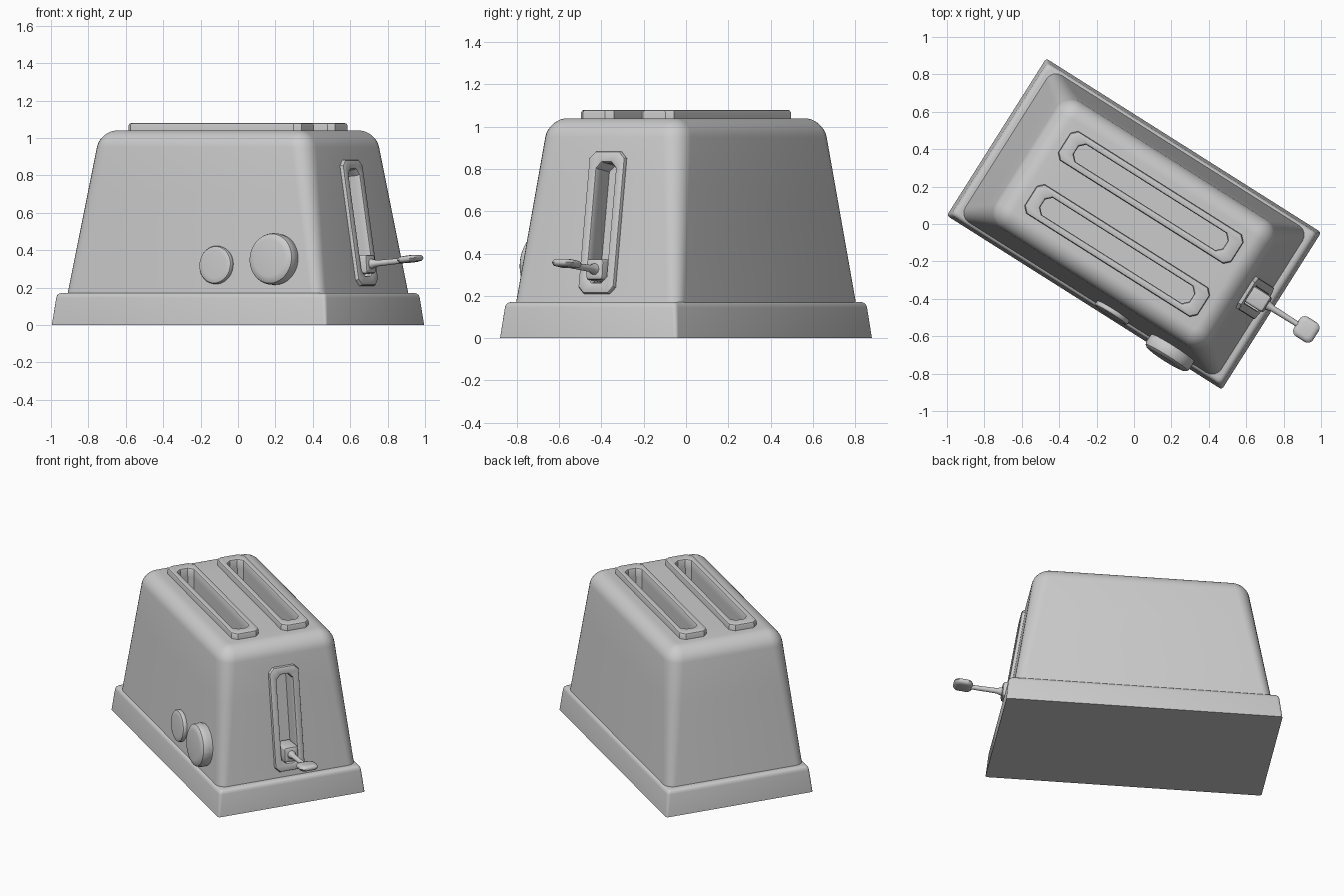
import bpy, bmesh
from math import radians, sin, cos, pi, atan2
from mathutils import Matrix, Vector

if "Cube" in bpy.data.objects:
    bpy.data.objects.remove(bpy.data.objects["Cube"])

TURN = Matrix.Rotation(radians(-32.3), 4, 'Z')
END_TILT = atan2(0.14, 0.87)
FRONT_TILT = atan2(0.075, 0.87)


def rounded_rect(hx, hy, r, z, n):
    pts = []
    for k, (sx, sy) in enumerate(((1, 1), (-1, 1), (-1, -1), (1, -1))):
        for i in range(n + 1):
            a = (k + i / n) * pi / 2
            pts.append(Vector((sx * (hx - r) + r * cos(a), sy * (hy - r) + r * sin(a), z)))
    return pts


def loft(name, rings, place=Matrix(), n=6, closed=False, angle=35):
    """Skin rounded-rectangle rings (half x, half y, corner radius, z)."""
    bm = bmesh.new()
    loops = [[bm.verts.new(p) for p in rounded_rect(*r, n)] for r in rings]
    pairs = list(zip(loops, loops[1:])) + ([(loops[-1], loops[0])] if closed else [])
    for a, b in pairs:
        for i in range(len(a)):
            j = (i + 1) % len(a)
            bm.faces.new((a[i], a[j], b[j], b[i]))
    if not closed:
        bm.faces.new(loops[0][::-1])
        bm.faces.new(loops[-1])
    bmesh.ops.recalc_face_normals(bm, faces=bm.faces)
    me = bpy.data.meshes.new(name)
    bm.to_mesh(me)
    bm.free()
    me.transform(TURN @ place)
    ob = bpy.data.objects.new(name, me)
    bpy.context.collection.objects.link(ob)
    bpy.ops.object.select_all(action='DESELECT')
    ob.select_set(True)
    bpy.context.view_layer.objects.active = ob
    bpy.ops.object.shade_smooth_by_angle(angle=radians(angle))
    return ob


def frame(name, ox, oy, ix, iy, h, place):
    """Rounded-top rim around a slot, with clipped corners."""
    b, c, low = 0.012, 0.03, -0.02
    loft(name, [(ox, oy, c, low), (ox, oy, c, h - b), (ox - b * .3, oy - b * .3, c, h - b * .3),
                (ox - b, oy - b, c, h), (ix + b, iy + b, c, h),
                (ix + b * .3, iy + b * .3, c, h - b * .3), (ix, iy, c, h - b), (ix, iy, c, low)],
         place, n=1, closed=True, angle=40)


def cut(target, name, rings, place):
    cutter = loft(name, rings, place, n=1)
    cutter.hide_render = True
    cutter.hide_viewport = True
    m = target.modifiers.new(name, 'BOOLEAN')
    m.operation = 'DIFFERENCE'
    m.solver = 'EXACT'
    m.object = cutter
    return cutter


# Base tray
loft("base", [(.87, .497, .015, 0), (.854, .482, .02, .145), (.85, .478, .02, .16),
              (.841, .469, .02, .169), (.828, .456, .02, .172)], n=3)

# Tapered body with rounded shoulders
R = 0.09
def wall(z):
    t = (z - .17) / .87
    return .81 - .14 * t, .465 - .075 * t, .06 + .04 * t

rings = [(*wall(z), z) for z in (.15, .4, .7)]
for i in range(9):
    a = i / 8 * pi / 2
    hx, hy, r = wall(1.04 - R + R * sin(a))
    d = R * (1 - cos(a))
    rings.append((hx - d, hy - d, r - d, 1.04 - R + R * sin(a)))
body = loft("body", rings)

# Placement on the lever end and on the front wall
z_mid = .545
end = (Matrix.Translation((wall(z_mid)[0], .012, z_mid))
       @ Matrix.Rotation(pi / 2 - END_TILT, 4, 'Y'))
def on_front(x, z):
    return (Matrix.Translation((x, -wall(z)[1], z))
            @ Matrix.Rotation(pi / 2 - FRONT_TILT, 4, 'X'))

# Bread slots and lever slot
cutters = []
for side, label in ((1, "back"), (-1, "front")):
    p = Matrix.Translation((0, side * .168, 1.04))
    cutters.append(cut(body, label + "_slot_cutter",
                       [(.475, .057, .03, -.7), (.475, .057, .03, .1)], p))
    frame(label + "_bread_slot_rim", .547, .092, .472, .054, .04, p)
cutters.append(cut(body, "lever_slot_cutter",
                   [(.29, .055, .03, -.1), (.29, .055, .03, .1)], end))
frame("lever_slot_rim", .34, .1, .288, .053, .022, end)

# Apply the cuts and remove the cutters
bpy.ops.object.select_all(action='DESELECT')
body.select_set(True)
bpy.context.view_layer.objects.active = body
for m in list(body.modifiers):
    if m.type == 'BOOLEAN':
        bpy.ops.object.modifier_apply(modifier=m.name)
for c in cutters:
    bpy.data.objects.remove(c)
bpy.ops.object.shade_smooth_by_angle(angle=radians(35))

# Front knobs
def knob(name, x, z, r, h):
    prof = [(r * .96, -.03), (r, h * .3), (r, h * .6), (r * .96, h * .82),
            (r * .86, h * .95), (r * .7, h)]
    loft(name, [(q, q, q * .9999, y) for q, y in prof], on_front(x, z), n=10)

knob("browning_knob", .529, .35, .138, .075)
knob("cancel_button", .155, .32, .102, .03)

# Lever: block, stem and paddle
out = Matrix.Translation((.7, .014, .315)) @ Matrix.Rotation(pi / 2 - radians(5), 4, 'Y')
loft("lever_block", [(.05, .048, .012, 0), (.05, .048, .012, .12),
                     (.046, .044, .012, .131), (.036, .034, .012, .136)], out, n=3)
loft("lever_stem", [(q, q, q * .999, y) for q, y in ((.032, .12), (.024, .145), (.017, .17), (.014, .36))],
     out, n=4)
pad = Matrix.Translation((1.08, .016, .353)) @ Matrix.Rotation(radians(-7), 4, 'Y')
loft("lever_paddle", [(.036, .036, .022, -.018), (.053, .053, .03, -.014), (.061, .061, .034, 0),
                      (.053, .053, .03, .014), (.036, .036, .022, .018)], pad, n=5, angle=60)
